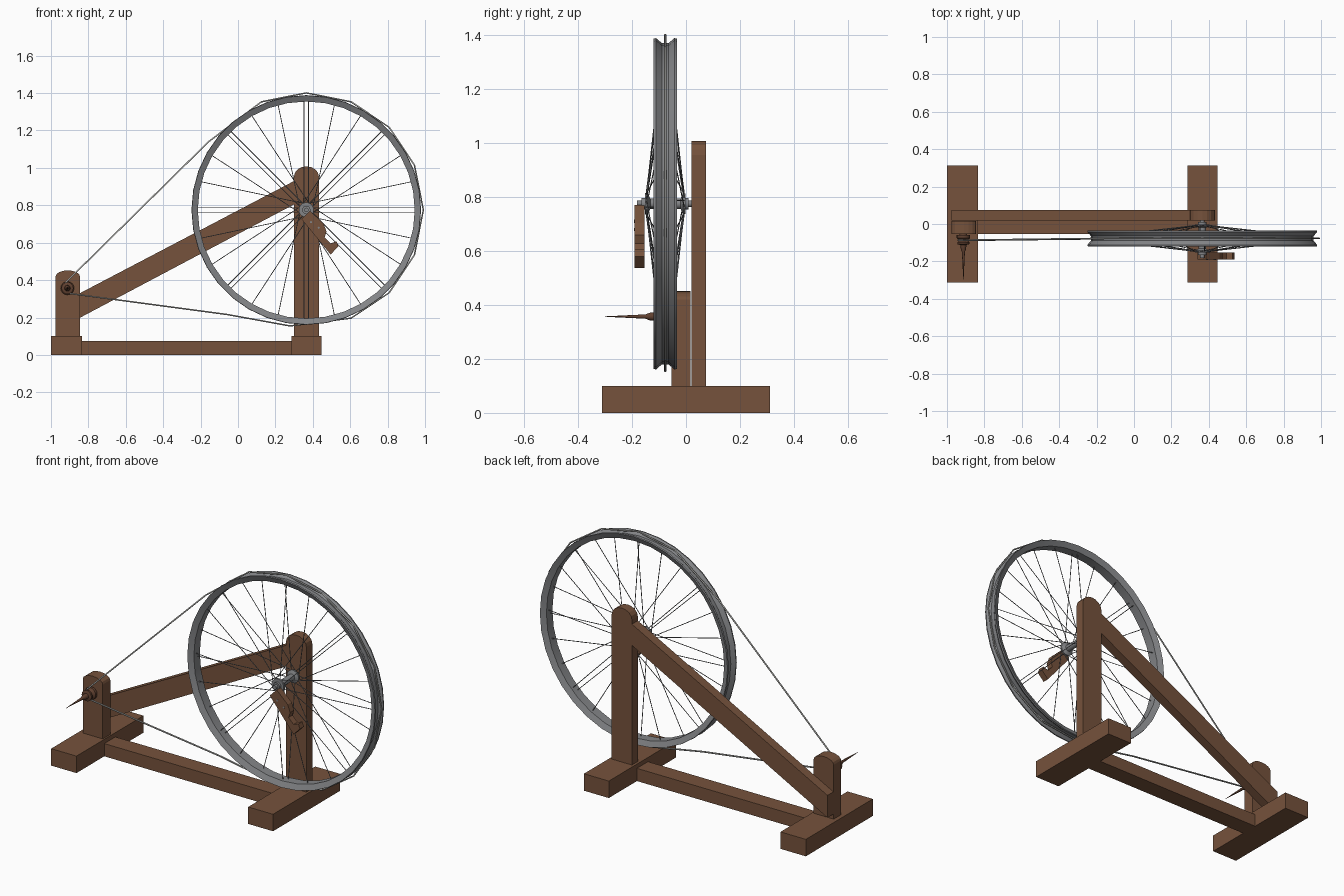
import bpy, bmesh
from math import cos, sin, pi, radians
from mathutils import Vector

cube = bpy.data.objects.get("Cube")
if cube:
    bpy.data.objects.remove(cube, do_unlink=True)


def material(name, r, g, b):
    m = bpy.data.materials.new(name)
    m.use_nodes = True
    m.diffuse_color = (r, g, b, 1)
    m.node_tree.nodes["Principled BSDF"].inputs["Base Color"].default_value = (r, g, b, 1)
    return m


WOOD = material("brown wood", 0.18, 0.085, 0.045)
DARK = material("dark wood", 0.12, 0.053, 0.03)
STEEL = material("grey steel", 0.23, 0.235, 0.245)
CORD = material("pale cord", 0.42, 0.42, 0.40)

CX, CY, CZ = 0.365, -0.077, 0.775   # wheel centre
SX, SZ = -0.912, 0.357              # spindle axis


def finish(bm, name, mat, smooth=False):
    bmesh.ops.recalc_face_normals(bm, faces=bm.faces)
    me = bpy.data.meshes.new(name)
    bm.to_mesh(me)
    bm.free()
    me.materials.append(mat)
    ob = bpy.data.objects.new(name, me)
    bpy.context.collection.objects.link(ob)
    if smooth:
        bpy.ops.object.select_all(action="DESELECT")
        ob.select_set(True)
        bpy.context.view_layer.objects.active = ob
        bpy.ops.object.shade_smooth_by_angle(angle=radians(35))
    return ob


def board(name, outline, y0, y1, mat=WOOD):
    """Extrude an x-z outline from y0 to y1."""
    bm = bmesh.new()
    face = bm.faces.new([bm.verts.new((x, y0, z)) for x, z in outline])
    out = bmesh.ops.extrude_face_region(bm, geom=[face])["geom"]
    verts = [v for v in out if isinstance(v, bmesh.types.BMVert)]
    bmesh.ops.translate(bm, verts=verts, vec=(0, y1 - y0, 0))
    return finish(bm, name, mat)


def rect(x0, x1, z0, z1):
    return [(x0, z0), (x1, z0), (x1, z1), (x0, z1)]


def arched(x0, x1, z0, shoulder, top, n=8):
    """Upright outline with a rounded head."""
    mid, half = (x0 + x1) / 2, (x1 - x0) / 2
    arc = [(mid + half * cos(pi * i / n), shoulder + (top - shoulder) * sin(pi * i / n))
           for i in range(n + 1)]
    return [(x0, z0), (x1, z0)] + arc


def lathe(name, profile, x, z, mat, segments, closed=False):
    """Turn a (y, radius) profile around an axis parallel to y."""
    bm = bmesh.new()
    rings = []
    for i in range(segments):
        a = 2 * pi * i / segments
        rings.append([bm.verts.new((x + r * cos(a), y, z + r * sin(a))) for y, r in profile])
    count = len(profile)
    for i in range(segments):
        a, b = rings[i], rings[(i + 1) % segments]
        for j in range(count if closed else count - 1):
            k = (j + 1) % count
            bm.faces.new((a[j], a[k], b[k], b[j]))
    if not closed:
        for end in (0, -1):
            bm.faces.new([ring[end] for ring in rings])
    return finish(bm, name, mat, True)


def rod(bm, start, end, radius, sides=5):
    d = end - start
    made = bmesh.ops.create_cone(bm, cap_ends=True, segments=sides,
                                 radius1=radius, radius2=radius, depth=d.length)
    turn = d.to_track_quat("Z", "Y").to_matrix().to_4x4()
    turn.translation = (start + end) / 2
    bmesh.ops.transform(bm, matrix=turn, verts=made["verts"])


# Wooden frame
board("left_foot", rect(-1.0, -0.835, 0, 0.1), -0.312, 0.312)
board("right_foot", rect(0.285, 0.447, 0, 0.1), -0.312, 0.312)
board("bottom_rail", rect(-0.835, 0.285, 0, 0.075), -0.053, 0.05)
board("spindle_post", arched(-0.975, -0.845, 0.1, 0.42, 0.452), -0.053, 0.017)
board("wheel_post", arched(0.3, 0.432, 0.1, 0.955, 1.008), 0.02, 0.075)
board("diagonal_brace", [(-0.975, 0.13), (0.3, 0.805), (0.3, 0.93), (-0.975, 0.262)], 0.02, 0.075)

# Grooved rim
rim = [(-0.043, 0.612), (-0.034, 0.614), (-0.012, 0.595), (0.012, 0.595),
       (0.034, 0.614), (0.043, 0.612), (0.028, 0.58), (-0.028, 0.58)]
lathe("wheel_rim", [(CY + y, r) for y, r in rim], CX, CZ, STEEL, 36, True)

# Hub with two flanges and an axle into the post
hub = [(-0.182, 0.012), (-0.165, 0.012), (-0.165, 0.022), (-0.152, 0.022), (-0.152, 0.04),
       (-0.142, 0.04), (-0.132, 0.019), (-0.02, 0.019), (-0.012, 0.038), (-0.002, 0.038),
       (-0.002, 0.022), (0.01, 0.022), (0.01, 0.012), (0.03, 0.012)]
lathe("wheel_hub", hub, CX, CZ, STEEL, 20)

# Spokes: parallel pairs every third position, single ones between
bm = bmesh.new()
for i in range(24):
    a = radians(15 * i)
    out, side = Vector((cos(a), 0, sin(a))), Vector((-sin(a), 0, cos(a)))
    flanges = (-1, 1) if i % 3 == 0 else ((-1,) if i % 3 == 1 else (1,))
    for f in flanges:
        shift = side * (0.012 * f)
        hub_y, rim_y = CY + f * 0.07, CY + f * 0.008
        lean = shift if i % 3 == 0 else side * (0.03 if i % 3 == 1 else -0.03)
        start = Vector((CX, hub_y, CZ)) + out * 0.03 + lean
        end = Vector((CX, rim_y, CZ)) + out * 0.582 + (shift if i % 3 == 0 else Vector())
        rod(bm, start, end, 0.0022)
finish(bm, "spokes", STEEL)

# Hand crank with a hooked end and two pegs
crank = [(0.34, 0.725), (0.385, 0.77), (0.457, 0.703), (0.473, 0.66), (0.463, 0.628),
         (0.495, 0.596), (0.527, 0.607), (0.537, 0.58), (0.495, 0.537)]
board("crank_arm", crank, -0.19, -0.153)
for i, (x, z) in enumerate([(0.39, 0.71), (0.432, 0.68)]):
    lathe(f"crank_peg_{i + 1}", [(-0.193, 0.006), (-0.185, 0.006)], x, z, STEEL, 8)

# Turned spindle with a pulley and a pointed tip
spindle = [(-0.03, 0.02), (-0.058, 0.02), (-0.06, 0.036), (-0.075, 0.036), (-0.087, 0.022),
           (-0.098, 0.032), (-0.108, 0.032), (-0.112, 0.016), (-0.135, 0.014),
           (-0.15, 0.008), (-0.3, 0.0008)]
lathe("spindle", spindle, SX, SZ, DARK, 16)

# Drive cord around wheel and pulley
PY = -0.087
path = [(SX + 0.028 * cos(radians(a)), PY, SZ + 0.028 * sin(radians(a)))
        for a in (280, 225, 180, 135)]
for a in [145] + [112.5 - 22.5 * k for k in range(9)] + [-98, -127]:
    r = 0.637 if a == 145 else 0.7 if a == -127 else 0.626
    path.append((CX + r * cos(radians(a)), CY, CZ + r * sin(radians(a))))
curve = bpy.data.curves.new("drive_cord", "CURVE")
curve.dimensions = "3D"
curve.bevel_depth = 0.0045
curve.bevel_resolution = 1
line = curve.splines.new("POLY")
line.points.add(len(path) - 1)
for p, co in zip(line.points, path):
    p.co = (*co, 1)
line.use_cyclic_u = True
curve.materials.append(CORD)
bpy.context.collection.objects.link(bpy.data.objects.new("drive_cord", curve))
